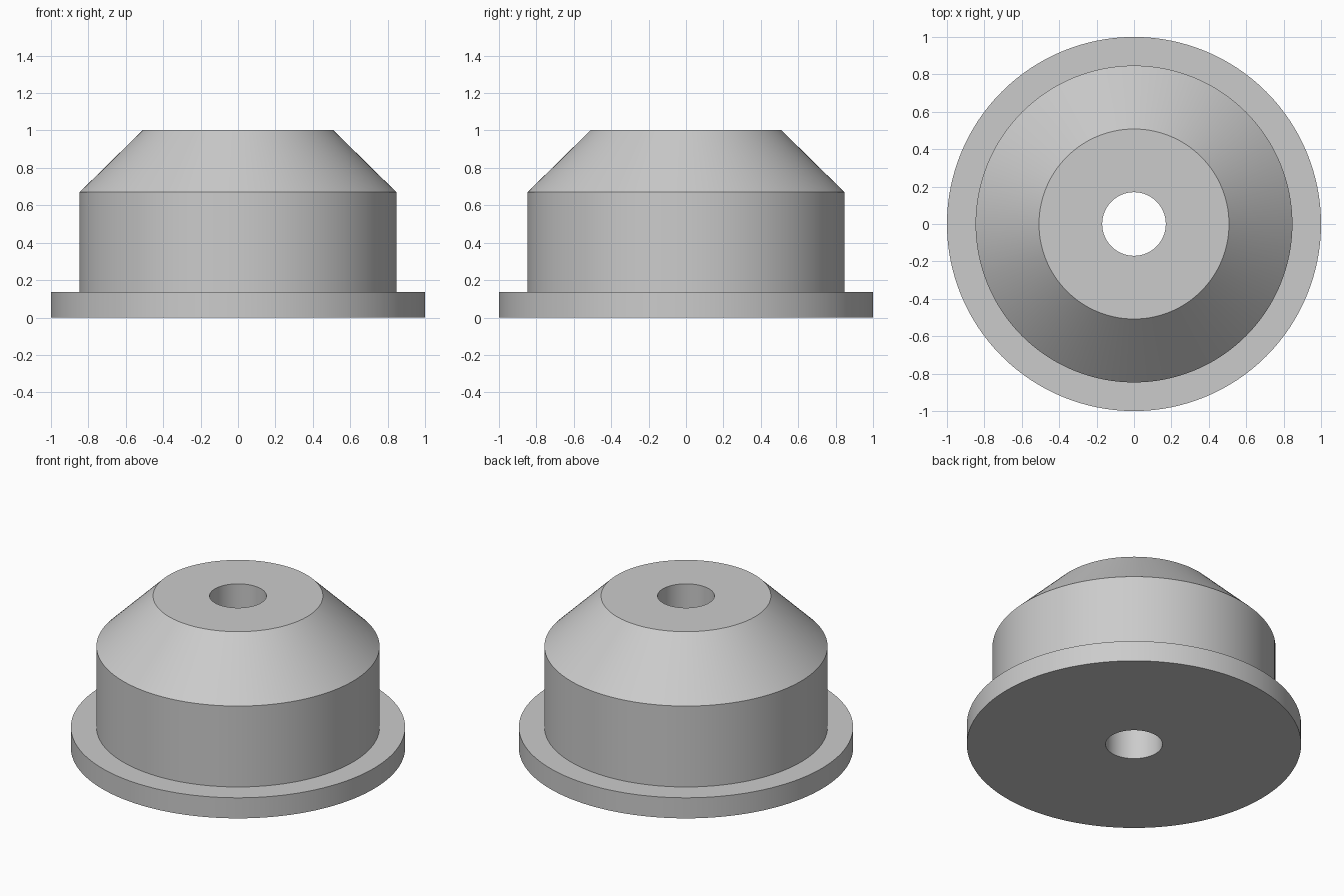
import bpy
import bmesh
from math import cos, sin, tau, radians

cube = bpy.data.objects.get("Cube")
if cube:
    bpy.data.objects.remove(cube, do_unlink=True)

SEGMENTS = 128

# Plain grey finish
grey = bpy.data.materials.new("light_grey")
grey.use_nodes = True
colour = (0.6, 0.6, 0.6, 1)
grey.diffuse_color = colour
grey.node_tree.nodes["Principled BSDF"].inputs["Base Color"].default_value = colour


def lathe(name, profile, material):
    """Revolve a closed (radius, height) profile around z."""
    bm = bmesh.new()
    rings = [[bm.verts.new((r * cos(tau * i / SEGMENTS), r * sin(tau * i / SEGMENTS), z))
              for i in range(SEGMENTS)] for r, z in profile]
    for a, b in zip(rings, rings[1:] + rings[:1]):
        for i in range(SEGMENTS):
            j = (i + 1) % SEGMENTS
            bm.faces.new((a[i], a[j], b[j], b[i]))
    bmesh.ops.recalc_face_normals(bm, faces=bm.faces)
    mesh = bpy.data.meshes.new(name)
    bm.to_mesh(mesh)
    bm.free()
    mesh.materials.append(material)
    obj = bpy.data.objects.new(name, mesh)
    bpy.context.collection.objects.link(obj)
    bpy.ops.object.select_all(action="DESELECT")
    obj.select_set(True)
    bpy.context.view_layer.objects.active = obj
    bpy.ops.object.shade_smooth_by_angle(angle=radians(30))
    return obj


# Flanged bushing: bore, flange, straight body, conical shoulder, flat top
BORE = 0.17
lathe("flanged_bushing", [
    (BORE, 0), (1, 0), (1, 0.136),
    (0.847, 0.136), (0.847, 0.67),
    (0.508, 1.003), (BORE, 1.003),
], grey)
